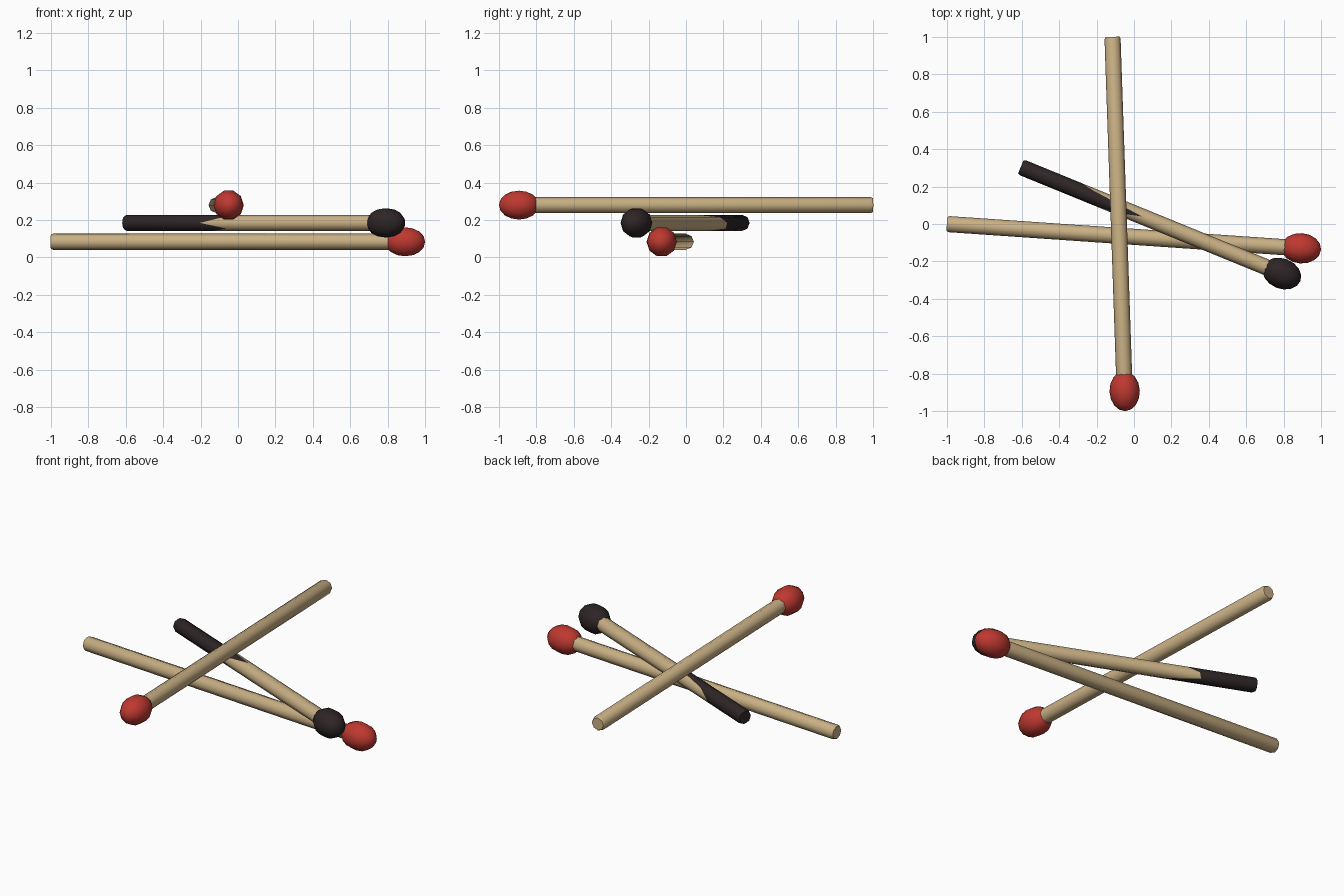
import bpy, bmesh, math
from mathutils import Matrix, Vector

if "Cube" in bpy.data.objects:
    bpy.data.objects.remove(bpy.data.objects["Cube"])

SIDES = 8
STICK_R = 0.043
HEAD_R, HEAD_HALF = 0.081, 0.107


def material(name, rgb):
    mat = bpy.data.materials.new(name)
    mat.use_nodes = True
    mat.diffuse_color = (*rgb, 1)
    mat.node_tree.nodes["Principled BSDF"].inputs["Base Color"].default_value = (*rgb, 1)
    return mat


wood = material("pale wood", (0.58, 0.43, 0.23))
red = material("red match tip", (0.52, 0.04, 0.03))
char = material("charred black", (0.027, 0.018, 0.019))


def finish(bm, name, mats, placement, angle):
    bmesh.ops.recalc_face_normals(bm, faces=bm.faces)
    mesh = bpy.data.meshes.new(name)
    bm.to_mesh(mesh)
    bm.free()
    for mat in mats:
        mesh.materials.append(mat)
    obj = bpy.data.objects.new(name, mesh)
    bpy.context.collection.objects.link(obj)
    obj.matrix_world = placement
    bpy.ops.object.select_all(action='DESELECT')
    obj.select_set(True)
    bpy.context.view_layer.objects.active = obj
    bpy.ops.object.shade_smooth_by_angle(angle=math.radians(angle))


def stick(name, placement, length, burn=None):
    """Eight-sided rod along local x; burn gives the char reach along each edge."""
    bm = bmesh.new()
    stations = [([0] * SIDES, 0.86), ([0.012] * SIDES, 1)]
    if burn:
        stations.append((burn, 1))
    stations.append(([length] * SIDES, 1))
    rings = []
    for reach, scale in stations:
        ring = []
        for i, x in enumerate(reach):
            a = math.tau * i / SIDES
            r = STICK_R * scale
            ring.append(bm.verts.new((x, r * math.cos(a), r * math.sin(a))))
        rings.append(ring)
    last = len(rings) - 2
    for k in range(len(rings) - 1):
        for i in range(SIDES):
            j = (i + 1) % SIDES
            face = bm.faces.new((rings[k][i], rings[k][j], rings[k + 1][j], rings[k + 1][i]))
            face.material_index = 1 if burn and k < last else 0
    cap = bm.faces.new(rings[0])
    cap.material_index = 1 if burn else 0
    bm.faces.new(rings[-1])
    finish(bm, name, [wood, char], placement, 50)


def head(name, placement, distance, mat):
    """Faceted egg-shaped tip stretched along the stick."""
    bm = bmesh.new()
    bmesh.ops.create_uvsphere(bm, u_segments=10, v_segments=8, radius=1)
    bm.transform(Matrix.Translation((distance, 0, 0))
                 @ Matrix.Diagonal((HEAD_HALF, HEAD_R, HEAD_R, 1))
                 @ Matrix.Rotation(math.pi / 2, 4, 'Y'))
    finish(bm, name, [mat], placement, 60)


def match(name, tail, tip, height, tip_mat, burn=None):
    run = Vector(tip) - Vector(tail)
    placement = (Matrix.Translation((*tail, height))
                 @ Matrix.Rotation(math.atan2(run.y, run.x), 4, 'Z'))
    stick(name + "_stick", placement, run.length - 0.04, burn)
    head(name + "_head", placement, run.length, tip_mat)


# Two fresh matches with a partly burnt one stacked between them
match("lower_match", (-1.0, 0.0), (0.893, -0.13), 0.084, red)
match("burnt_match", (-0.605, 0.305), (0.79, -0.265), 0.185, char,
      burn=[0.33, 0.40, 0.70, 0.58, 0.45, 0.60, 0.50, 0.32])
match("upper_match", (-0.115, 1.0), (-0.05, -0.893), 0.28, red)
